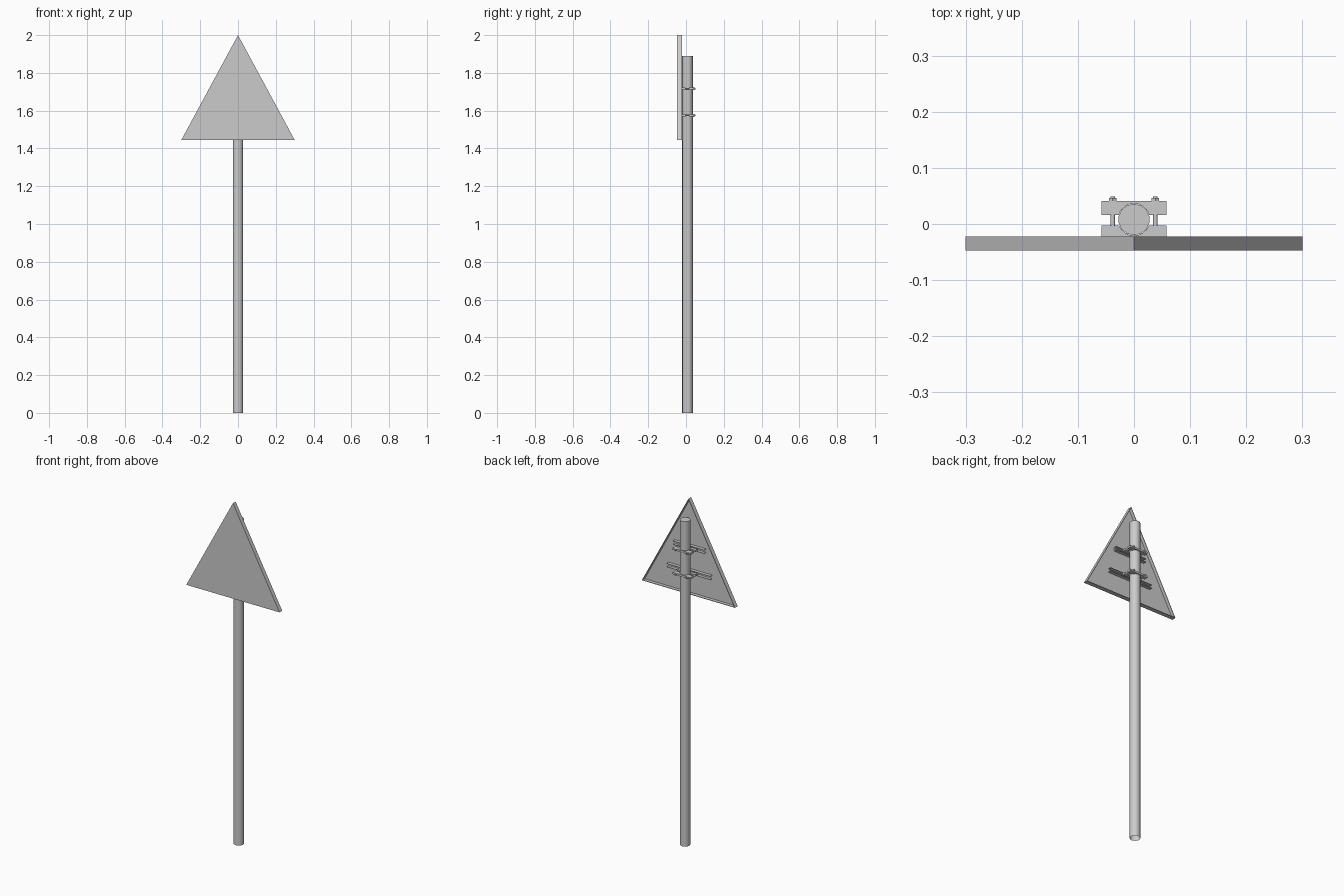
import bpy, bmesh, math
from mathutils import Matrix

cube = bpy.data.objects.get("Cube")
if cube:
    bpy.data.objects.remove(cube, do_unlink=True)

# One plain metal for the whole model
GREY = (0.6, 0.6, 0.6, 1.0)
metal = bpy.data.materials.new("grey_metal")
metal.use_nodes = True
metal.diffuse_color = GREY
metal.node_tree.nodes["Principled BSDF"].inputs["Base Color"].default_value = GREY


def finish(name, bm, smooth=False):
    bmesh.ops.recalc_face_normals(bm, faces=bm.faces)
    mesh = bpy.data.meshes.new(name)
    bm.to_mesh(mesh)
    bm.free()
    mesh.materials.append(metal)
    obj = bpy.data.objects.new(name, mesh)
    bpy.context.collection.objects.link(obj)
    if smooth:
        bpy.ops.object.select_all(action='DESELECT')
        obj.select_set(True)
        bpy.context.view_layer.objects.active = obj
        bpy.ops.object.shade_smooth_by_angle(angle=math.radians(40))
    return obj


def prism(points, direction):
    """Extrude a closed outline of 3D points along a direction."""
    bm = bmesh.new()
    face = bm.faces.new([bm.verts.new(p) for p in points])
    geom = bmesh.ops.extrude_face_region(bm, geom=[face])["geom"]
    verts = [g for g in geom if isinstance(g, bmesh.types.BMVert)]
    bmesh.ops.translate(bm, verts=verts, vec=direction)
    bmesh.ops.recalc_face_normals(bm, faces=bm.faces)
    return bm


def box(name, x, y0, y1, z0, z1):
    outline = [(-x, y0, z0), (x, y0, z0), (x, y1, z0), (-x, y1, z0)]
    return finish(name, prism(outline, (0, 0, z1 - z0)))


def rod(name, x, y0, y1, z, radius, sides):
    """Cylinder lying along y."""
    bm = bmesh.new()
    place = Matrix.Translation((x, (y0 + y1) / 2, z)) @ Matrix.Rotation(math.pi / 2, 4, 'X')
    bmesh.ops.create_cone(bm, cap_ends=True, segments=sides, radius1=radius,
                          radius2=radius, depth=y1 - y0, matrix=place)
    return finish(name, bm, sides > 6)


# Triangular sign: shallow tray, open at the back
FRONT, BACK = -0.047, -0.022
bm = prism([(-0.3, FRONT, 1.445), (0.3, FRONT, 1.445), (0, FRONT, 2.0)], (0, BACK - FRONT, 0))
rear = max(bm.faces, key=lambda f: f.calc_center_median().y)
bmesh.ops.inset_individual(bm, faces=[rear], thickness=0.006)
bmesh.ops.inset_individual(bm, faces=[rear], thickness=0, depth=-0.019)
finish("sign_panel", bm)

# Post: tube, capped on top and open at the foot
POST_Y, POST_R, POST_TOP = 0.008, 0.028, 1.89
bm = bmesh.new()
bmesh.ops.create_cone(bm, cap_ends=True, segments=14, radius1=POST_R, radius2=POST_R,
                      depth=POST_TOP, matrix=Matrix.Translation((0, POST_Y, POST_TOP / 2)))
foot = min(bm.faces, key=lambda f: f.calc_center_median().z)
bmesh.ops.delete(bm, geom=[foot], context='FACES_ONLY')
finish("post", bm, True)


def clamp_half(name, z, outer, inner, sign):
    """Bar with a hollow that follows the post; sign says which side it is on."""
    half, thick = 0.058, 0.011
    reach = POST_R + 0.0005
    edge = math.acos(min(1, abs(inner - POST_Y) / reach))
    points = [(-half, outer, z), (-half, inner, z)]
    for i in range(9):
        a = -edge + 2 * edge * i / 8
        y = POST_Y + sign * reach * math.cos(a)
        # Keep a thin web where the post reaches the outside of the bar
        y = min(y, outer - 0.001) if sign > 0 else max(y, outer + 0.001)
        points.append((reach * math.sin(a), y, z))
    points += [(half, inner, z), (half, outer, z)]
    finish(name, prism([(x, y, h - thick / 2) for x, y, h in points], (0, 0, thick)))


# Two sets of rail, clamp and bolts
for level, z, rail in (("lower", 1.575, 0.14), ("upper", 1.717, 0.10)):
    box(level + "_rail_web", rail, -0.042, -0.039, z - 0.011, z + 0.011)
    for part, h in (("bottom", z - 0.011), ("top", z + 0.008)):
        box(f"{level}_rail_{part}_flange", rail, -0.042, BACK, h, h + 0.003)
    clamp_half(level + "_front_clamp", z, BACK, -0.003, -1)
    clamp_half(level + "_rear_clamp", z, 0.041, 0.016, 1)
    for side, x in (("left", 0.038), ("right", -0.038)):
        rod(f"{level}_{side}_bolt", x, -0.036, 0.049, z, 0.004, 10)
        rod(f"{level}_{side}_nut", x, 0.041, 0.046, z, 0.008, 6)
